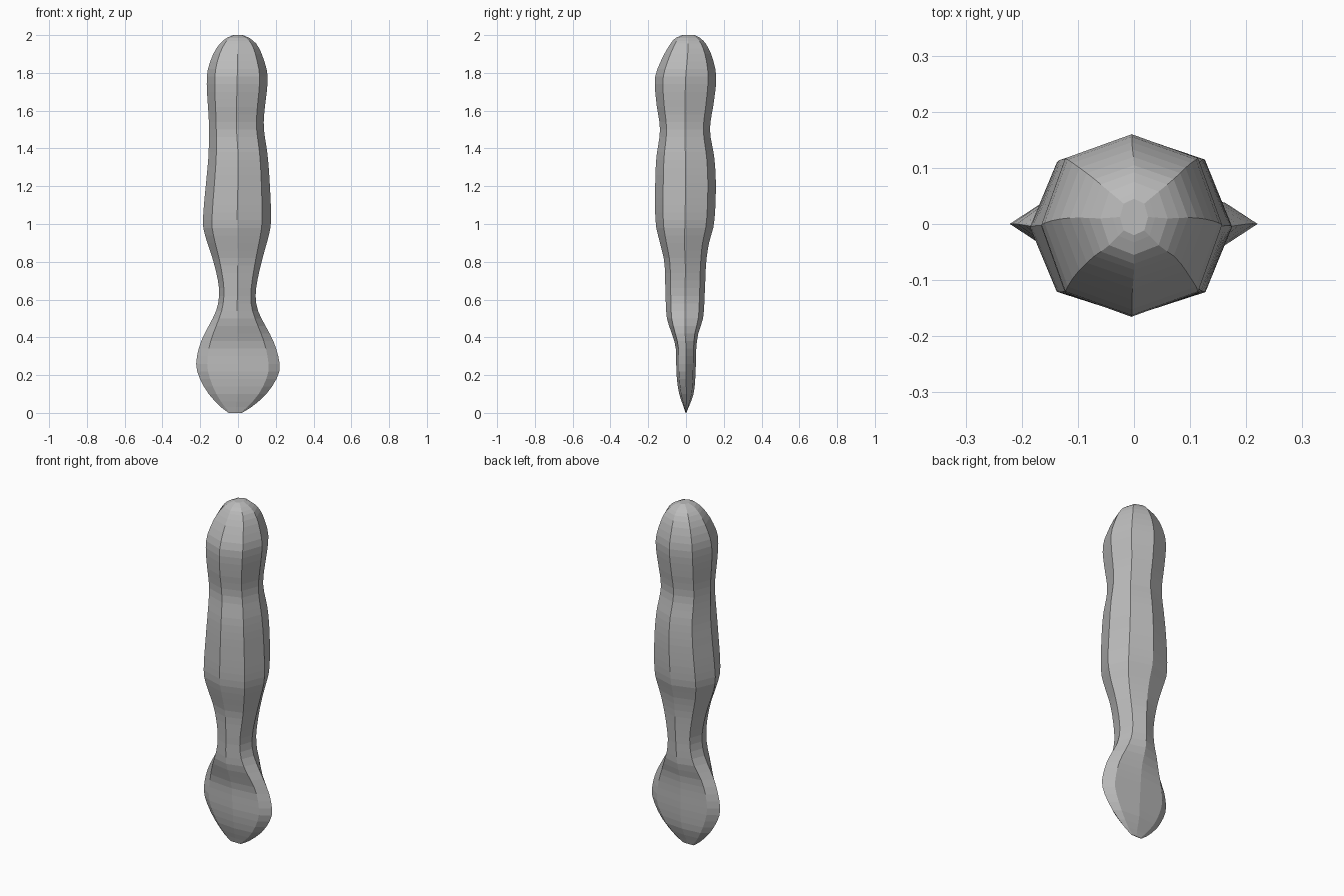
import bpy, bmesh, math

if "Cube" in bpy.data.objects:
    bpy.data.objects.remove(bpy.data.objects["Cube"])

grey = bpy.data.materials.new("stone grey")
grey.diffuse_color = (0.5, 0.5, 0.5, 1)
grey.use_nodes = True
grey.node_tree.nodes["Principled BSDF"].inputs["Base Color"].default_value = grey.diffuse_color

# Outline stations: z, half width left/right, then front/back depth
WIDTH = [(0, -.05, .02), (.03, -.09, .07), (.1, -.155, .15), (.2, -.21, .213), (.27, -.221, .219),
         (.38, -.195, .187), (.53, -.12, .11), (.6, -.102, .094), (.68, -.103, .099), (.8, -.13, .125),
         (.97, -.182, .17), (1.05, -.184, .175), (1.25, -.166, .166), (1.37, -.156, .156),
         (1.53, -.154, .136), (1.78, -.165, .157), (1.88, -.14, .133), (1.95, -.1, .1),
         (1.985, -.06, .06), (2, -.025, .025)]
DEPTH = [(0, -.002, .002), (.03, -.012, .014), (.1, -.036, .04), (.2, -.05, .05), (.35, -.055, .055),
         (.42, -.075, .065), (.5, -.101, .09), (.65, -.109, .1), (.8, -.115, .107), (.9, -.138, .122),
         (1, -.16, .148), (1.2, -.163, .158), (1.35, -.157, .15), (1.5, -.138, .127),
         (1.65, -.158, .148), (1.78, -.163, .16), (1.88, -.125, .14), (1.95, -.085, .108),
         (1.985, -.055, .075), (2, -.02, .045)]


def sample(table, z, col):
    """Smooth interpolation through the stations."""
    i = max(k for k in range(len(table) - 1) if table[k][0] <= z + 1e-9)
    a, b = table[i], table[i + 1]

    def slope(k):
        p, q = table[max(k - 1, 0)], table[min(k + 1, len(table) - 1)]
        return (q[col] - p[col]) / (q[0] - p[0])
    h = b[0] - a[0]
    t = min((z - a[0]) / h, 1)
    return ((2*t**3 - 3*t**2 + 1) * a[col] + (t**3 - 2*t**2 + t) * h * slope(i)
            + (3*t**2 - 2*t**3) * b[col] + (t**3 - t**2) * h * slope(i + 1))


# Octagonal handle flowing into a flattened spatula end
bm = bmesh.new()
heights = [0, .012, .03, .06] + [.1 + .04 * i for i in range(46)] + [1.93, 1.955, 1.97, 1.985, 1.995, 2]
rings = []
for z in heights:
    l, r = sample(WIDTH, z, 1), sample(WIDTH, z, 2)
    f, b = sample(DEPTH, z, 1), sample(DEPTH, z, 2)
    cx, cy, rx, ry = (l + r) / 2, (f + b) / 2, (r - l) / 2, (b - f) / 2
    ring = []
    for k in range(8):
        a = k * math.pi / 4
        s = 1.04 if k % 2 else 1
        ring.append(bm.verts.new((cx + rx * s * math.cos(a), cy + ry * s * math.sin(a), z)))
    rings.append(ring)
for lo, hi in zip(rings, rings[1:]):
    for k in range(8):
        n = (k + 1) % 8
        bm.faces.new((lo[k], lo[n], hi[n], hi[k]))
bm.faces.new(rings[0][::-1])
bm.faces.new(rings[-1])
bmesh.ops.recalc_face_normals(bm, faces=bm.faces)

mesh = bpy.data.meshes.new("spatula_tool")
bm.to_mesh(mesh)
bm.free()
mesh.materials.append(grey)
bpy.context.collection.objects.link(bpy.data.objects.new("spatula_tool", mesh))
